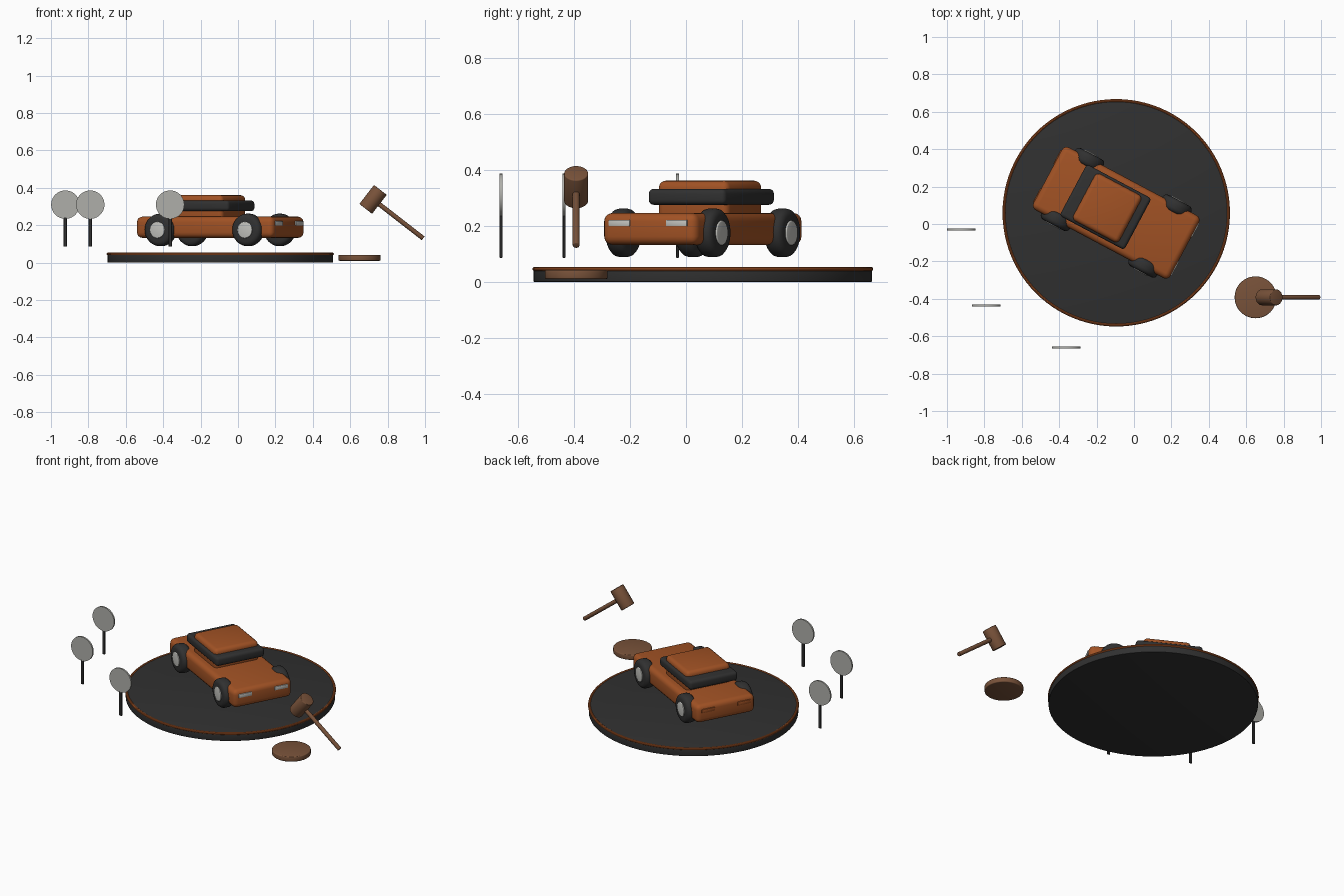
import bpy, math
from mathutils import Matrix, Vector

if "Cube" in bpy.data.objects:
    bpy.data.objects.remove(bpy.data.objects["Cube"])


def material(name, r, g, b):
    m = bpy.data.materials.new(name)
    m.diffuse_color = (r, g, b, 1)
    m.use_nodes = True
    m.node_tree.nodes["Principled BSDF"].inputs["Base Color"].default_value = m.diffuse_color
    return m


ORANGE = material("burnt orange", 0.36, 0.085, 0.018)
BLACK = material("charcoal", 0.03, 0.03, 0.03)
BROWN = material("walnut", 0.19, 0.085, 0.042)
SILVER = material("silver", 0.55, 0.55, 0.52)
PALE = material("pale grey", 0.43, 0.43, 0.40)

# Car frame: local +x is the nose, turned on the turntable
CENTRE = Vector((-0.095, 0.06, 0))
CAR = Matrix.Translation(CENTRE) @ Matrix.Rotation(math.radians(-28), 4, 'Z')


def finish(name, mat, matrix, bevel=0, segments=3):
    ob = bpy.context.object
    ob.name = name
    ob.data.materials.append(mat)
    ob.matrix_world = matrix
    if bevel:
        mod = ob.modifiers.new("rounded edges", 'BEVEL')
        mod.width = bevel
        mod.segments = segments
        mod.limit_method = 'ANGLE'
        mod.angle_limit = math.radians(40)
        bpy.ops.object.modifier_apply(modifier=mod.name)
    bpy.ops.object.shade_smooth_by_angle(angle=math.radians(35))
    return ob


def box(name, mat, size, loc, frame=Matrix(), bevel=0, segments=3):
    bpy.ops.mesh.primitive_cube_add(size=1)
    bpy.context.object.data.transform(Matrix.Diagonal((*size, 1)))
    return finish(name, mat, frame @ Matrix.Translation(loc), bevel, segments)


def cylinder(name, mat, r, depth, loc, frame=Matrix(), axis=(0, 0, 1), bevel=0, sides=32):
    bpy.ops.mesh.primitive_cylinder_add(vertices=sides, radius=r, depth=depth)
    turn = Vector(axis).to_track_quat('Z', 'Y').to_matrix().to_4x4()
    return finish(name, mat, frame @ Matrix.Translation(loc) @ turn, bevel)


# Turntable with a trim ring
cylinder("turntable", BLACK, 0.604, 0.05, CENTRE + Vector((0, 0, 0.025)), sides=96, bevel=0.003)
bpy.ops.mesh.primitive_torus_add(major_radius=0.6, minor_radius=0.008,
                                 major_segments=96, minor_segments=10)
finish("turntable_trim", ORANGE, Matrix.Translation(CENTRE + Vector((0, 0, 0.046))))

# Car body, cabin and window band
box("car_body", ORANGE, (0.83, 0.38, 0.114), (0, 0, 0.189), CAR, 0.03, 4)
box("cabin", ORANGE, (0.28, 0.285, 0.15), (-0.055, 0, 0.286), CAR, 0.025, 4)
box("window_band", BLACK, (0.392, 0.312, 0.057), (-0.065, 0, 0.3035), CAR, 0.018, 4)

# Wheels and lamps, mirrored across the car
for side in (-1, 1):
    hand = "right" if side < 0 else "left"
    for end, f in (("front", 0.265), ("rear", -0.265)):
        cylinder(f"{end}_{hand}_tyre", BLACK, 0.087, 0.072, (f, side * 0.18, 0.175),
                 CAR, (0, 1, 0), 0.024)
        cylinder(f"{end}_{hand}_hub", SILVER, 0.044, 0.05, (f, side * 0.196, 0.175),
                 CAR, (0, 1, 0), 0.004)
    box(f"headlight_{hand}", SILVER, (0.02, 0.085, 0.023), (0.41, side * 0.116, 0.21), CAR, 0.003, 2)
    box(f"tail_light_{hand}", ORANGE, (0.02, 0.085, 0.023), (-0.41, side * 0.116, 0.21), CAR, 0.003, 2)

# Bidding paddles
for i, (x, y) in enumerate(((-0.923, -0.03), (-0.79, -0.435), (-0.363, -0.66))):
    cylinder(f"paddle_disc_{i + 1}", PALE, 0.076, 0.01, (x, y, 0.31), axis=(0, 1, 0), sides=40)
    box(f"paddle_handle_{i + 1}", BLACK, (0.018, 0.01, 0.158), (x, y, 0.164), bevel=0.002, segments=1)

# Gavel and its sounding block
head = Vector((0.722, -0.392, 0.338))
tip = Vector((0.99, -0.392, 0.13))
along = (tip - head).normalized()
across = Vector((-along.z, 0, along.x))
cylinder("gavel_head", BROWN, 0.043, 0.128, head, axis=across, bevel=0.004)
cylinder("gavel_handle", BROWN, 0.0125, (tip - head).length, (head + tip) / 2, axis=along,
         bevel=0.003, sides=20)
cylinder("sounding_block", BROWN, 0.112, 0.032, (0.65, -0.392, 0.026), bevel=0.005, sides=48)
